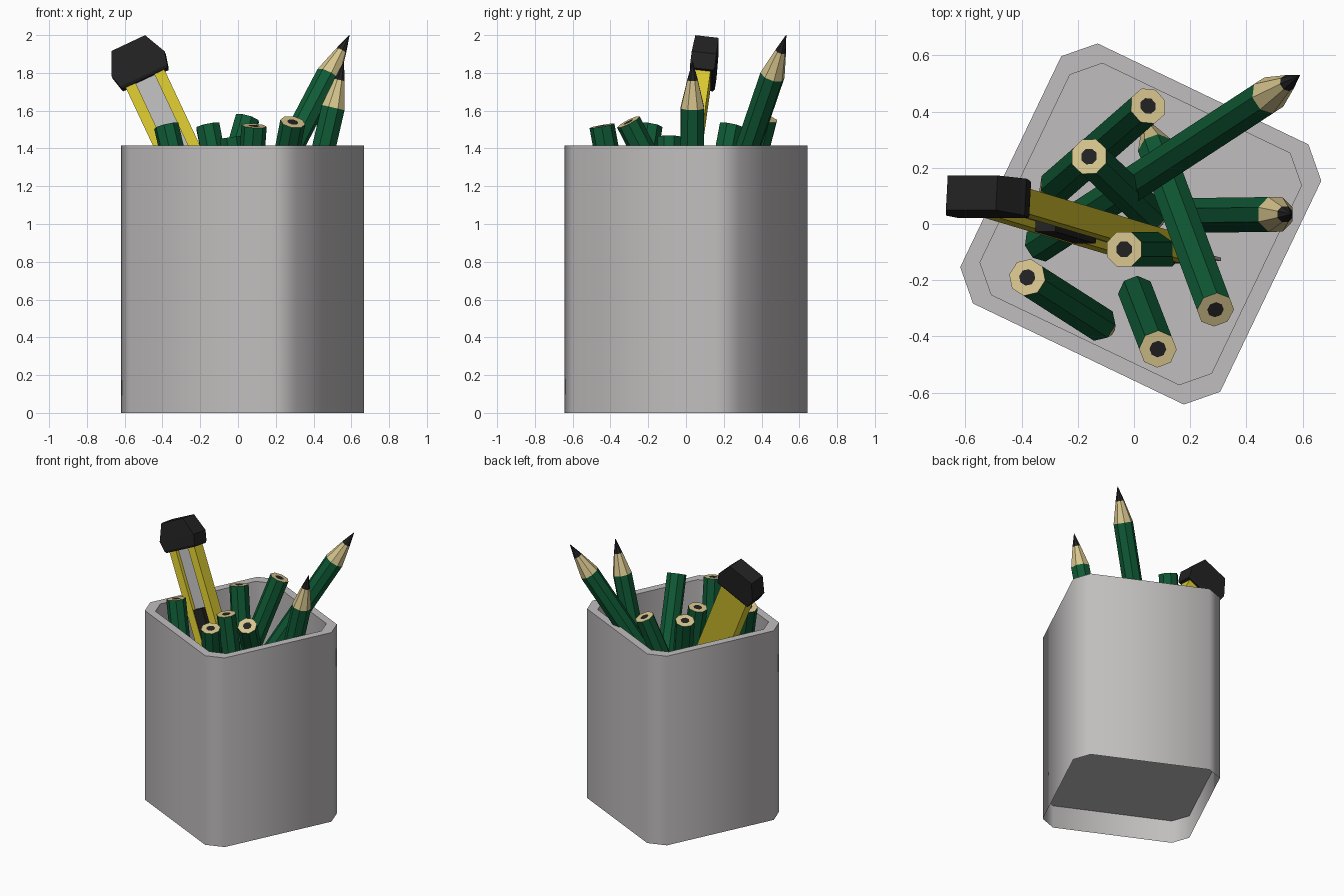
import bpy, bmesh, math
from mathutils import Vector, Matrix

cube = bpy.data.objects.get("Cube")
if cube:
    bpy.data.objects.remove(cube, do_unlink=True)


def material(name, r, g, b):
    m = bpy.data.materials.new(name)
    m.use_nodes = True
    m.diffuse_color = (r, g, b, 1)
    m.node_tree.nodes["Principled BSDF"].inputs["Base Color"].default_value = (r, g, b, 1)
    return m


GREY = material("cup_grey", 0.53, 0.51, 0.51)
GREEN = material("pencil_green", 0.005, 0.105, 0.037)
WOOD = material("bare_wood", 0.68, 0.56, 0.27)
BLACK = material("black", 0.016, 0.016, 0.016)
YELLOW = material("knife_yellow", 0.70, 0.58, 0.03)
STEEL = material("steel_grey", 0.50, 0.50, 0.51)


def loft(name, rings, mats, start=None, end=None, matrix=Matrix()):
    """Skin a list of rings; one material per band, optional end caps."""
    used = list(dict.fromkeys(mats + [m for m in (start, end) if m]))
    bm = bmesh.new()
    loops = [[bm.verts.new(p) for p in ring] for ring in rings]
    n = len(loops[0])
    for a, b, mat in zip(loops, loops[1:], mats):
        for i in range(n):
            j = (i + 1) % n
            bm.faces.new((a[i], a[j], b[j], b[i])).material_index = used.index(mat)
    for loop, mat in ((loops[0], start), (loops[-1], end)):
        if mat:
            bm.faces.new(loop).material_index = used.index(mat)
    bmesh.ops.recalc_face_normals(bm, faces=bm.faces)
    me = bpy.data.meshes.new(name)
    bm.to_mesh(me)
    bm.free()
    for m in used:
        me.materials.append(m)
    ob = bpy.data.objects.new(name, me)
    ob.matrix_world = matrix
    bpy.context.collection.objects.link(ob)
    return ob


# Cup: square with clipped corners, turned on its base
def cup_ring(scale, z):
    h, s = 0.513 * scale, 0.416 * scale
    pts = []
    for k in range(4):
        turn = Matrix.Rotation(math.radians(90 * k - 25.6), 3, "Z")
        pts += [turn @ Vector((h, -s, 0)), turn @ Vector((h, s, 0))]
    return [p + Vector((0.024, 0, z)) for p in pts]


TOP = 1.415
cup = loft("cup", [cup_ring(1, 0), cup_ring(1, TOP), cup_ring(0.89, TOP), cup_ring(0.89, 0.19)],
           [GREY] * 3, end=GREY)
loft("cup_underside", [cup_ring(0.998, 0.17), cup_ring(0.998, 0.185)], [GREY], GREY, GREY)
bpy.ops.object.select_all(action="DESELECT")
cup.select_set(True)
bpy.context.view_layer.objects.active = cup
bpy.ops.object.shade_smooth_by_angle(angle=math.radians(60))


# Pencils: octagonal, butt end with a lead core, sharpened other end
def pencil(name, butt, tip):
    butt, tip = Vector(butt), Vector(tip)
    axis = tip - butt
    length = axis.length
    frame = Matrix.Translation(butt) @ axis.to_track_quat("Z", "Y").to_matrix().to_4x4()

    def ring(r, z):
        return [(r * math.cos(a), r * math.sin(a), z)
                for a in (math.pi * (k + 0.5) / 4 for k in range(8))]

    rings = [ring(0.03, 0), ring(0.067, 0), ring(0.067, length - 0.25),
             ring(0.03, length - 0.1), ring(0.001, length)]
    loft(name, rings, [WOOD, GREEN, WOOD, BLACK], BLACK, BLACK, frame)


pencil("tall_pencil", (-0.33, -0.07, 0.24), (0.59, 0.53, 2.0))
pencil("right_pencil", (0.18, 0.03, 0.22), (0.56, 0.035, 1.86))

# Point-down pencils: butt centre, then the centre where sharpening begins
point_down = [
    ((0.05, 0.42, 1.56), (-0.27, 0.14)),
    ((-0.16, 0.24, 1.52), (0.05, 0.04)),
    ((-0.035, -0.09, 1.46), (0.11, -0.09)),
    ((-0.38, -0.19, 1.52), (-0.13, -0.35)),
    ((0.085, -0.445, 1.52), (0.01, -0.25)),
    ((0.29, -0.305, 1.54), (0.08, 0.26)),
]
for k, (butt, base) in enumerate(point_down):
    shoulder = Vector((*base, 0.45))
    tip = shoulder + (shoulder - Vector(butt)).normalized() * 0.25
    pencil(f"point_down_pencil_{k + 1}", butt, tip)

# Knife frame: local x = width, y = thickness (front is -y), z = up the handle
up = Vector((-0.47, 0.14, 1)).normalized()
back = (Vector((0, 1, 0)) - up * up.y).normalized()
side = back.cross(up)
knife = Matrix((side, back, up)).transposed().to_4x4()
knife.translation = (-0.49, 0.085, 1.765)


def section(w, t, z, y=0):
    return [(-w, y - t, z), (w, y - t, z), (w, y + t, z), (-w, y + t, z)]


def block(name, mat, *sections):
    loft(name, [section(*s) for s in sections], [mat] * (len(sections) - 1), mat, mat, knife)


# Channel-shaped handle
half = [(0.055, 0), (0.055, -0.045), (0.113, -0.045), (0.113, 0.045)]
channel = half + [(-x, y) for x, y in reversed(half)]
loft("knife_handle", [[(x, y, z) for x, y in channel] for z in (-1.42, 0.05)],
     [YELLOW], YELLOW, YELLOW, knife)
block("knife_steel_strip", STEEL, (0.055, 0.006, -1.41, -0.012), (0.055, 0.006, 0, -0.012))
block("knife_slider", BLACK, (0.04, 0.025, -0.76, -0.035), (0.04, 0.025, -0.42, -0.035))
block("knife_end_cap", BLACK, (0.133, 0.058, 0), (0.138, 0.066, 0.015),
      (0.155, 0.066, 0.085), (0.098, 0.062, 0.207))
block("knife_nose", BLACK, (0.07, 0.035, -1.52), (0.115, 0.047, -1.41))

# Slanted blade at the lower end
blade = [(-0.05, -1.45), (0.1, -1.45), (0.1, -1.68), (-0.05, -1.55)]
loft("knife_blade", [[(x, y, z) for x, z in blade] for y in (-0.006, 0.006)],
     [STEEL], STEEL, STEEL, knife)
